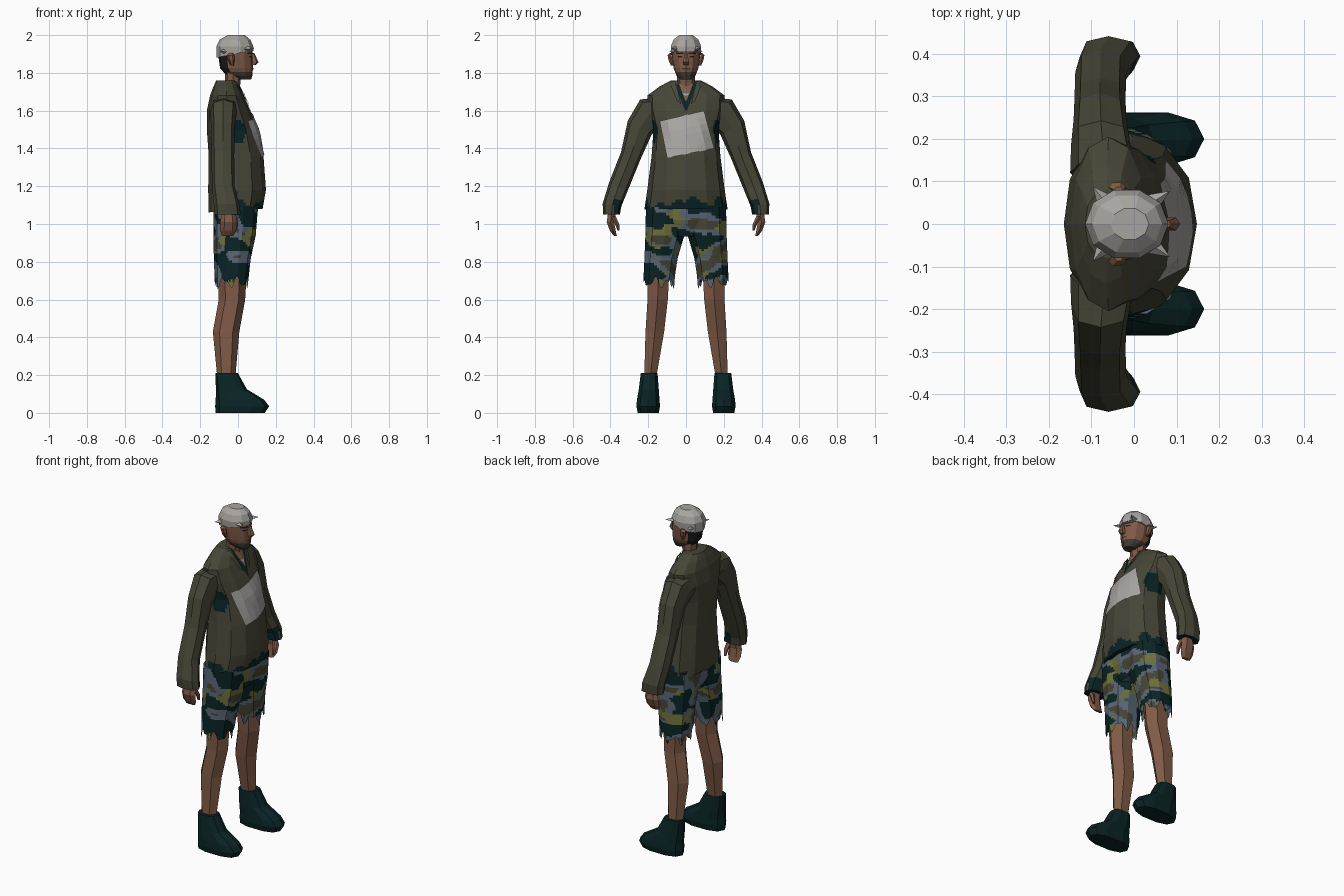
import bpy, bmesh, math
from mathutils import Vector, noise
from mathutils.bvhtree import BVHTree

if "Cube" in bpy.data.objects:
    bpy.data.objects.remove(bpy.data.objects["Cube"])

COLOURS = {
    "olive_cloth": (0.060, 0.060, 0.038), "skin": (0.215, 0.103, 0.062),
    "dark_teal": (0.003, 0.017, 0.018), "light_grey": (0.39, 0.375, 0.355),
    "slate_blue": (0.10, 0.135, 0.180), "yellow_olive": (0.16, 0.165, 0.045),
    "brown_olive": (0.062, 0.060, 0.036), "dark_hair": (0.010, 0.012, 0.011),
    "stubble": (0.052, 0.040, 0.030)}
MATS = {}
for key, c in COLOURS.items():
    MATS[key] = bpy.data.materials.new(key)
    MATS[key].diffuse_color = (*c, 1)


def finish(bm, name, mats, rule=None):
    bmesh.ops.recalc_face_normals(bm, faces=bm.faces)
    if rule:
        for f in bm.faces:
            f.material_index = mats.index(rule(f.calc_center_median()))
    me = bpy.data.meshes.new(name)
    bm.to_mesh(me)
    bm.free()
    for m in mats:
        me.materials.append(MATS[m])
    ob = bpy.data.objects.new(name, me)
    bpy.context.collection.objects.link(ob)
    return ob


def power(v, p):
    return math.copysign(abs(v) ** p, v)


def loft(name, rings, mats, n=8, s=1, p=1.0, cuts=0, rule=None, warp=None, caps=(1, 1)):
    """Rings are (cx, cy, z, rx, ry[, tilt in degrees]); s mirrors across y."""
    bm = bmesh.new()
    loops = []
    for cx, cy, z, rx, ry, *t in rings:
        t = math.radians(t[0]) if t else 0
        loop = []
        for i in range(n):
            a = 2 * math.pi * i / n
            u, v = rx * power(math.cos(a), p), ry * power(math.sin(a), p)
            loop.append(bm.verts.new((cx + u, s * (cy + v * math.cos(t)), z + v * math.sin(t))))
        loops.append(loop)
    for a, b in zip(loops, loops[1:]):
        for i in range(n):
            j = (i + 1) % n
            bm.faces.new((a[i], a[j], b[j], b[i]))
    for use, loop in zip(caps, (loops[0], loops[-1])):
        if use:
            bm.faces.new(loop)
    if cuts:
        bmesh.ops.subdivide_edges(bm, edges=bm.edges[:], cuts=cuts, use_grid_fill=True)
    if warp:
        for v in bm.verts:
            v.co = warp(v.co.copy())
    return finish(bm, name, mats, rule)


def plate(name, target, corners, mat, nu=4, nv=4, lift=0.006, droop=0.06):
    """Thin sheet lying on the +x side of the target; corners are (y, z)."""
    tree = BVHTree.FromPolygons([v.co for v in target.data.vertices],
                                [q.vertices[:] for q in target.data.polygons])

    def hit(y, z):
        h = tree.ray_cast(Vector((1, y, z)), Vector((-1, 0, 0)))[0]
        return h.x if h else -1
    a, b, c, d = [Vector(q) for q in corners]
    bm = bmesh.new()
    grid = []
    for i in range(nu + 1):
        row = []
        for j in range(nv + 1):
            q = a.lerp(b, i / nu).lerp(d.lerp(c, i / nu), j / nv)
            x = max(hit(q.x, q.y), hit(0, q.y) - droop) + lift
            row.append(bm.verts.new((x, q.x, q.y)))
        grid.append(row)
    for i in range(nu):
        for j in range(nv):
            bm.faces.new((grid[i][j], grid[i + 1][j], grid[i + 1][j + 1], grid[i][j + 1]))
    return finish(bm, name, [mat])


def span(xb, xf, hw, z):
    return ((xb + xf) / 2, 0, z, (xf - xb) / 2, hw)


# Jacket body with stained hem and underarm patches
def jacket_rule(c):
    wob = noise.noise(Vector((c.x * 14, c.y * 14, 3)))
    if c.z < 1.122 + 0.06 * wob and c.x > -0.06:
        return "dark_teal"
    d = Vector((c.x + 0.01, abs(c.y) - 0.17, (c.z - 1.49) * 0.8)).length
    return "dark_teal" if d < 0.052 + 0.03 * wob else "olive_cloth"


def hem(v):
    if v.z < 1.15:
        v.z += (1.15 - v.z) / 0.07 * 0.12 * min(0, v.x)
    return v


jacket = loft("jacket_body", [
    span(-0.155, 0.13, 0.22, 1.08), span(-0.158, 0.148, 0.205, 1.18),
    span(-0.155, 0.135, 0.182, 1.36), span(-0.165, 0.105, 0.172, 1.50),
    span(-0.165, 0.065, 0.20, 1.60), span(-0.148, 0.028, 0.205, 1.68),
    span(-0.13, 0.003, 0.14, 1.728), span(-0.115, -0.012, 0.08, 1.76)],
    ["olive_cloth", "dark_teal"], n=12, p=0.92, cuts=5, rule=jacket_rule, warp=hem)

# Chest panel, open neckline, collar flaps and necklace
plate("chest_panel", jacket, [(-0.14, 1.545), (0.095, 1.60), (0.15, 1.40), (-0.10, 1.35)],
      "light_grey", 6, 6, 0.009)
plate("neckline_dark", jacket, [(-0.068, 1.755), (0.068, 1.755), (0.004, 1.60), (-0.004, 1.60)],
      "dark_teal", 4, 6, 0.004)
plate("neckline_skin", jacket, [(-0.042, 1.755), (0.042, 1.755), (0.004, 1.655), (-0.004, 1.655)],
      "skin", 4, 5, 0.008)
plate("necklace", jacket, [(-0.022, 1.692), (0.022, 1.692), (0.006, 1.68), (-0.006, 1.68)],
      "light_grey", 2, 1, 0.011)
for s in (1, -1):
    plate("collar_flap", jacket, [(s * 0.058, 1.755), (s * 0.088, 1.752),
          (s * 0.05, 1.655), (s * 0.026, 1.635)], "olive_cloth", 2, 4, 0.012)

# Sleeves, hands, bare legs, boots: one pass for each side
for s in (1, -1):
    def cuff_rule(c):
        inner = abs(c.y) < 0.385 and c.z < 1.12 and c.x > -0.06
        return "dark_teal" if inner or c.z < 1.05 else "olive_cloth"
    loft("sleeve", [(-0.07, 0.12, 1.60, 0.08, 0.075, 68), (-0.078, 0.185, 1.59, 0.07, 0.09, 50),
                    (-0.08, 0.245, 1.51, 0.062, 0.073, 30), (-0.08, 0.293, 1.36, 0.06, 0.055, 22),
                    (-0.078, 0.357, 1.20, 0.06, 0.054, 20), (-0.06, 0.392, 1.10, 0.068, 0.050, 8),
                    (-0.055, 0.394, 1.05, 0.07, 0.044, 0)],
         ["olive_cloth", "dark_teal"], n=8, s=s, p=0.8, cuts=2, rule=cuff_rule)
    loft("hand", [(-0.05, 0.39, 1.07, 0.033, 0.024), (-0.05, 0.40, 1.01, 0.045, 0.023),
                  (-0.052, 0.388, 0.965, 0.042, 0.018), (-0.055, 0.374, 0.937, 0.03, 0.009)],
         ["skin"], n=6, s=s)
    loft("thumb", [(-0.02, 0.385, 1.04, 0.016, 0.014), (-0.012, 0.365, 1.0, 0.013, 0.012),
                   (-0.012, 0.357, 0.965, 0.007, 0.006)], ["skin"], n=5, s=s)
    loft("bare_leg", [(-0.03, 0.145, 0.82, 0.08, 0.07), (-0.032, 0.15, 0.60, 0.07, 0.062),
                      (-0.063, 0.165, 0.43, 0.07, 0.057), (-0.062, 0.19, 0.18, 0.047, 0.036)],
         ["skin"], n=6, s=s)
    loft("boot", [(0.012, 0.2, 0, 0.13, 0.058), (0.022, 0.2, 0.035, 0.143, 0.065),
                  (0.01, 0.2, 0.07, 0.128, 0.062), (-0.035, 0.197, 0.125, 0.082, 0.055),
                  (-0.06, 0.195, 0.21, 0.06, 0.046)], ["dark_teal"], n=10, s=s, p=0.78)


# Camouflage shorts: seat and two ragged legs
def camo(c):
    a = noise.noise(Vector((c.x * 8, c.y * 8, c.z * 13 + 5)))
    b = noise.noise(Vector((c.x * 9 + 9, c.y * 9, c.z * 15)))
    if a > 0.15:
        return "dark_teal"
    if b > 0.2:
        return "yellow_olive"
    return "brown_olive" if a < -0.2 else "slate_blue"


def ragged(v):
    if v.z < 0.73:
        a = math.atan2(abs(v.y) - 0.145, v.x + 0.04)
        v.z += (0.73 - v.z) / 0.04 * (0.022 * math.sin(7 * a) + 0.012 * math.sin(12 * a))
    return v


CAMO = ["slate_blue", "dark_teal", "yellow_olive", "brown_olive"]
loft("shorts_seat", [span(-0.13, 0.11, 0.205, 1.12), span(-0.13, 0.10, 0.21, 1.02),
                     span(-0.11, 0.07, 0.17, 0.935)], CAMO, n=12, cuts=8, rule=camo)
for s in (1, -1):
    loft("shorts_leg", [(-0.012, 0.105, 1.09, 0.118, 0.112), (-0.018, 0.112, 0.94, 0.112, 0.108),
                        (-0.03, 0.132, 0.82, 0.098, 0.092), (-0.035, 0.145, 0.69, 0.088, 0.085)],
         CAMO, n=10, s=s, p=0.9, cuts=9, rule=camo, warp=ragged, caps=(1, 0))


# Head with stubble and cropped hair
def head_rule(c):
    if c.x < -0.045:
        return "dark_hair"
    return "stubble" if c.z < 1.815 and c.x > -0.045 else "skin"


loft("neck", [(-0.04, 0, 1.66, 0.045, 0.052), (-0.028, 0, 1.74, 0.04, 0.046),
              (-0.025, 0, 1.83, 0.045, 0.05)], ["skin"], n=8)
head = loft("head", [(0.035, 0, 1.764, 0.034, 0.03), (0.008, 0, 1.785, 0.068, 0.05),
                     (-0.008, 0, 1.825, 0.087, 0.066), (-0.012, 0, 1.875, 0.09, 0.073),
                     (-0.014, 0, 1.92, 0.09, 0.076), (-0.016, 0, 1.96, 0.075, 0.065)],
            ["skin", "dark_hair", "stubble"], n=12, cuts=1, rule=head_rule)
loft("nose", [(0.082, 0, 1.842, 0.012, 0.014), (0.088, 0, 1.857, 0.021, 0.017),
              (0.078, 0, 1.905, 0.008, 0.009)], ["skin"], n=6)
plate("mouth", head, [(-0.024, 1.825), (0.024, 1.825), (0.02, 1.817), (-0.02, 1.817)],
      "stubble", 4, 1, 0.003)
for s in (1, -1):
    plate("eye", head, [(s * 0.018, 1.89), (s * 0.045, 1.89), (s * 0.042, 1.882), (s * 0.02, 1.882)],
          "dark_hair", 2, 1, 0.003)
    plate("eyebrow", head, [(s * 0.012, 1.907), (s * 0.052, 1.909), (s * 0.052, 1.901), (s * 0.012, 1.899)],
          "dark_hair", 2, 1, 0.004)
    loft("ear", [(-0.03, 0.074, 1.84, 0.008, 0.008), (-0.036, 0.083, 1.87, 0.018, 0.012),
                 (-0.04, 0.087, 1.893, 0.02, 0.012), (-0.036, 0.08, 1.905, 0.01, 0.008)],
         ["skin"], n=6, s=s)


# Cloth cap, lower at the back, with knotted corners
def cap_slope(v):
    if v.z < 1.92:
        v.z += 0.22 * min(v.x, 0.05)
    return v


loft("cloth_cap", [(-0.016, 0, 1.905, 0.097, 0.082), (-0.017, 0, 1.94, 0.098, 0.084),
                   (-0.016, 0, 1.975, 0.082, 0.07), (-0.01, 0, 2.0, 0.045, 0.038)],
     ["light_grey"], n=10, warp=cap_slope)
for name, base, tip in (("front", (0.045, 0.052), (0.085, 0.078)), ("back", (-0.07, 0.055), (-0.097, 0.088))):
    for s in (1, -1):
        z = 1.925 if name == "front" else 1.91
        bm = bmesh.new()
        a, t = Vector((base[0], s * base[1], z)), Vector((tip[0], s * tip[1], z + 0.005))
        side = (t - a).cross(Vector((0, 0, 1))).normalized() * 0.02
        ring = [bm.verts.new(a + o) for o in (side, Vector((0, 0, 0.018)), -side, Vector((0, 0, -0.012)))]
        peak = bm.verts.new(t)
        bm.faces.new(ring)
        for i in range(4):
            bm.faces.new((ring[i], ring[(i + 1) % 4], peak))
        finish(bm, "cap_corner_" + name, ["light_grey"])

for m in bpy.data.materials:
    if m.users and not m.is_grease_pencil:
        m.use_nodes = True
        m.node_tree.nodes["Principled BSDF"].inputs["Base Color"].default_value = m.diffuse_color
